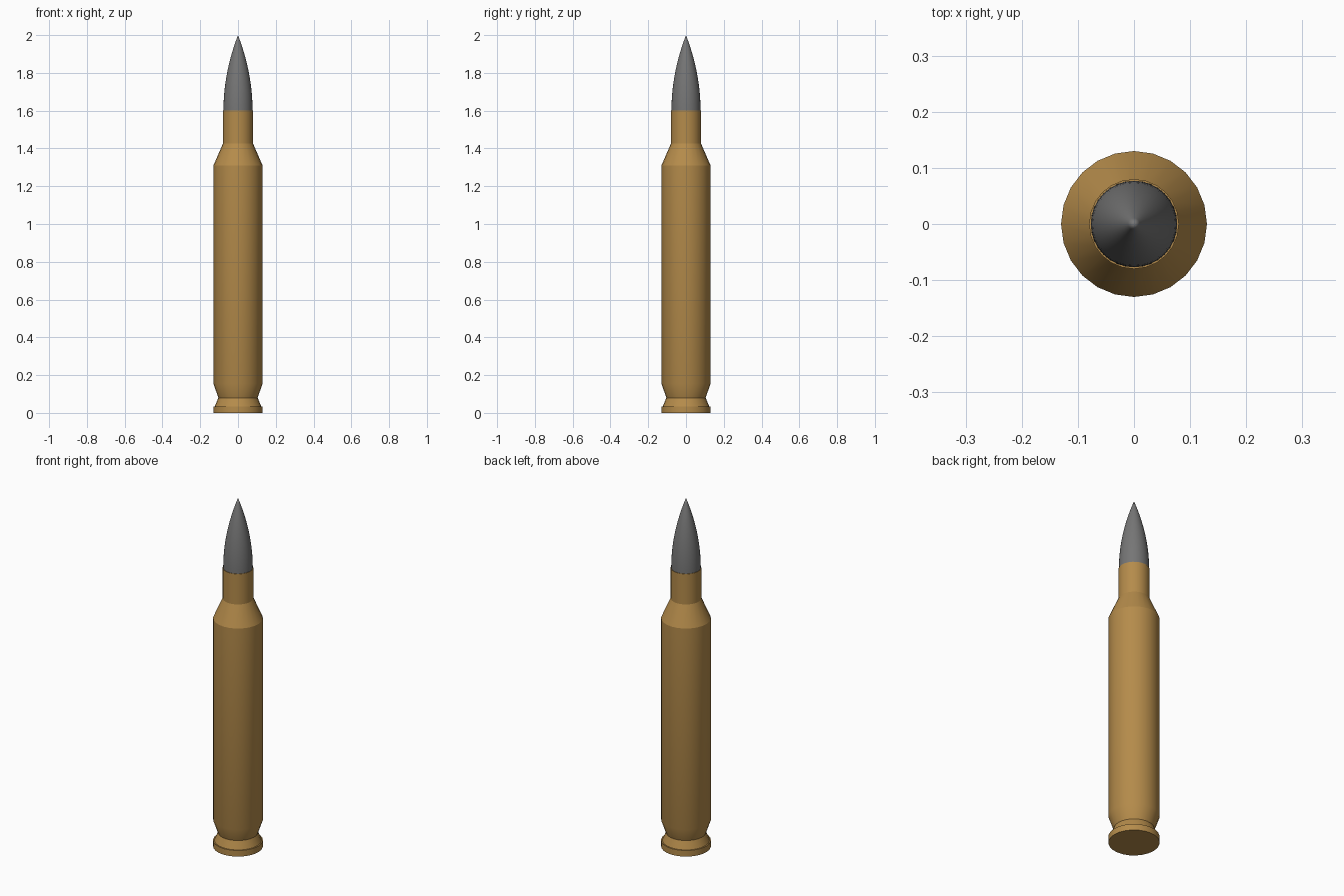
import bpy, bmesh, math

if "Cube" in bpy.data.objects:
    bpy.data.objects.remove(bpy.data.objects["Cube"])


def lathe(name, profile, sides, color, angle):
    """Revolve (radius, z) points around z; radius 0 makes a pole."""
    bm = bmesh.new()
    rings = []
    for r, z in profile:
        if r == 0:
            rings.append([bm.verts.new((0, 0, z))] * sides)
        else:
            rings.append([bm.verts.new((r * math.cos(2 * math.pi * i / sides),
                                        r * math.sin(2 * math.pi * i / sides), z))
                          for i in range(sides)])
    for a, b in zip(rings, rings[1:]):
        for i in range(sides):
            j = (i + 1) % sides
            bm.faces.new(list(dict.fromkeys((a[i], a[j], b[j], b[i]))))
    bmesh.ops.recalc_face_normals(bm, faces=bm.faces)
    mesh = bpy.data.meshes.new(name)
    bm.to_mesh(mesh)
    bm.free()
    ob = bpy.data.objects.new(name, mesh)
    bpy.context.collection.objects.link(ob)
    if color:
        mat = bpy.data.materials.new(name + "_color")
        mat.diffuse_color = color
        mat.use_nodes = True
        mat.node_tree.nodes["Principled BSDF"].inputs["Base Color"].default_value = mat.diffuse_color
        mesh.materials.append(mat)
    bpy.ops.object.select_all(action='DESELECT')
    bpy.context.view_layer.objects.active = ob
    ob.select_set(True)
    bpy.ops.object.shade_smooth_by_angle(angle=math.radians(angle))
    return ob


# Brass case: base, rim, groove, body, shoulder, neck and closed mouth
case = [(0, 0), (0.13, 0), (0.13, 0.035), (0.123, 0.035), (0.104, 0.08),
        (0.13, 0.155), (0.13, 1.31), (0.08, 1.425), (0.08, 1.6),
        (0.076, 1.6), (0, 1.6)]
lathe("case", case, 24, (0.46, 0.26, 0.07, 1), 20)

# Grey pointed tip: short seated base, then a curved taper
steps = 14
tip = [(0, 1.56), (0.077, 1.56)]
tip += [(0.077 * (1 - (k / steps) ** 2), 1.6 + 0.4 * k / steps) for k in range(steps)]
tip.append((0, 2.0))
lathe("tip", tip, 32, (0.18, 0.18, 0.18, 1), 30)
